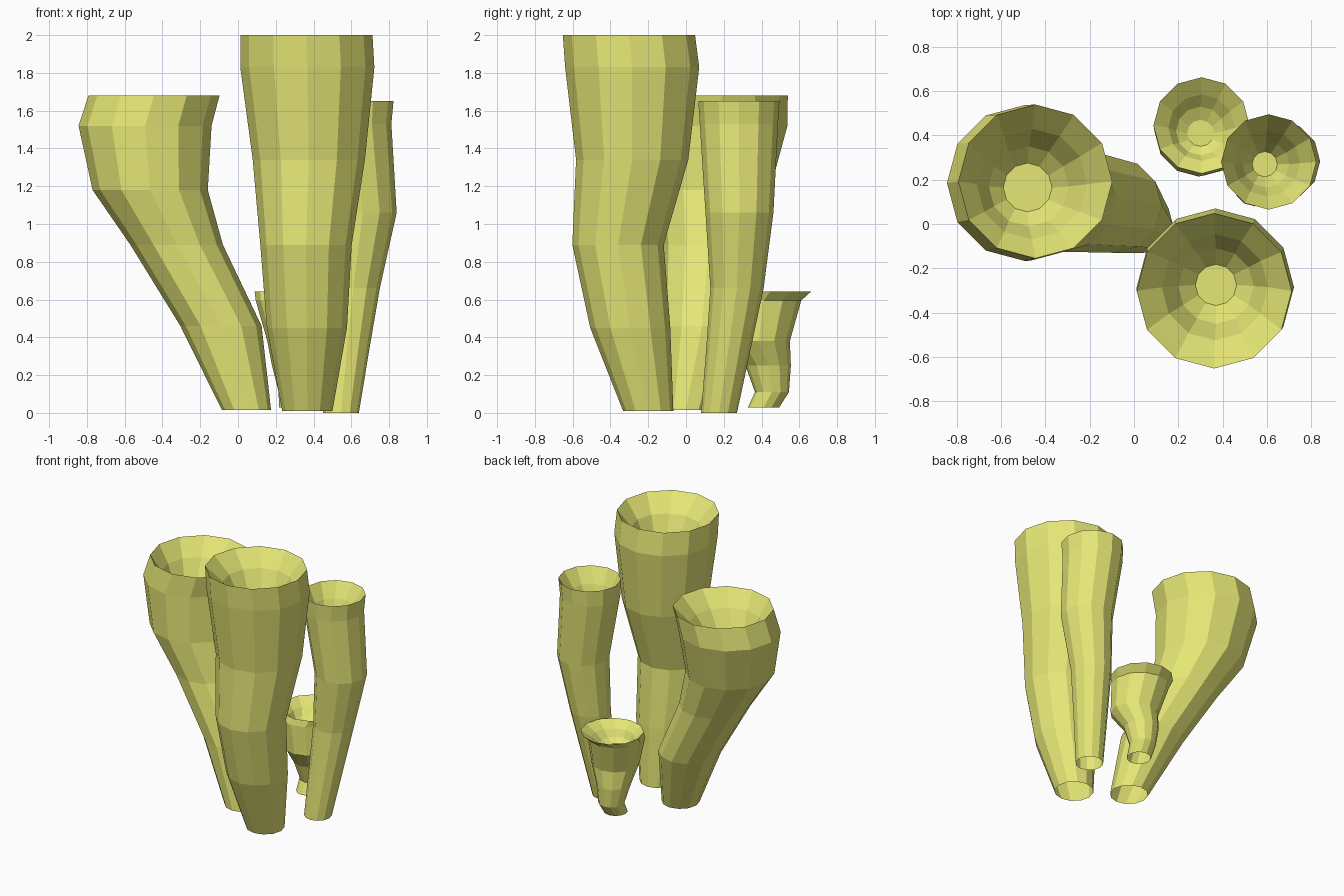
import bpy, bmesh
from math import sin, cos, pi

SIDES = 12

# One shared yellow-olive material
mat = bpy.data.materials.new("sponge_yellow")
mat.diffuse_color = (0.79, 0.80, 0.18, 1)


def tube(name, outer, cup):
    """Loft flat 12-sided rings (x, y, z, radius): up the outside, then down into the cup."""
    bm = bmesh.new()
    rings = []
    for x, y, z, r in outer + cup:
        rings.append([bm.verts.new((x + r * cos(2 * pi * i / SIDES),
                                    y + r * sin(2 * pi * i / SIDES), z))
                      for i in range(SIDES)])
    for lo, hi in zip(rings, rings[1:]):
        for i in range(SIDES):
            j = (i + 1) % SIDES
            bm.faces.new((lo[i], lo[j], hi[j], hi[i]))
    bm.faces.new(rings[-1])        # cup floor; the underside stays open
    me = bpy.data.meshes.new(name)
    bm.to_mesh(me)
    bm.free()
    me.materials.append(mat)
    ob = bpy.data.objects.new(name, me)
    bpy.context.collection.objects.link(ob)


# Tall front tube
tube("tall_tube",
     [(.367, -.20, .01, .133), (.365, -.295, .45, .212), (.36, -.36, .89, .242),
      (.375, -.285, 1.34, .297), (.367, -.285, 1.83, .355), (.362, -.302, 2.0, .35)],
     [(.365, -.285, 1.88, .24), (.37, -.28, 1.73, .17), (.37, -.275, 1.65, .093)])

# Leaning left tube
tube("leaning_tube",
     [(.045, .0, .015, .13), (-.09, .085, .46, .215), (-.325, .12, .89, .245),
      (-.465, .14, 1.18, .305), (-.492, .185, 1.52, .352), (-.445, .192, 1.68, .347)],
     [(-.46, .18, 1.56, .25), (-.475, .17, 1.43, .18), (-.48, .165, 1.36, .11)])

# Slender right tube
tube("slender_tube",
     [(.545, .175, 0, .095), (.578, .225, .34, .118), (.61, .27, .66, .141),
      (.66, .283, 1.06, .18), (.605, .28, 1.53, .207), (.608, .28, 1.65, .215)],
     [(.60, .275, 1.54, .15), (.595, .27, 1.42, .105), (.59, .27, 1.34, .057)])

# Small back tube
tube("small_tube",
     [(.30, .41, .028, .083), (.305, .455, .11, .09), (.30, .435, .25, .12),
      (.32, .385, .38, .165), (.292, .412, .595, .198), (.305, .445, .642, .217)],
     [(.305, .435, .59, .15), (.30, .42, .54, .11), (.30, .41, .51, .06)])
